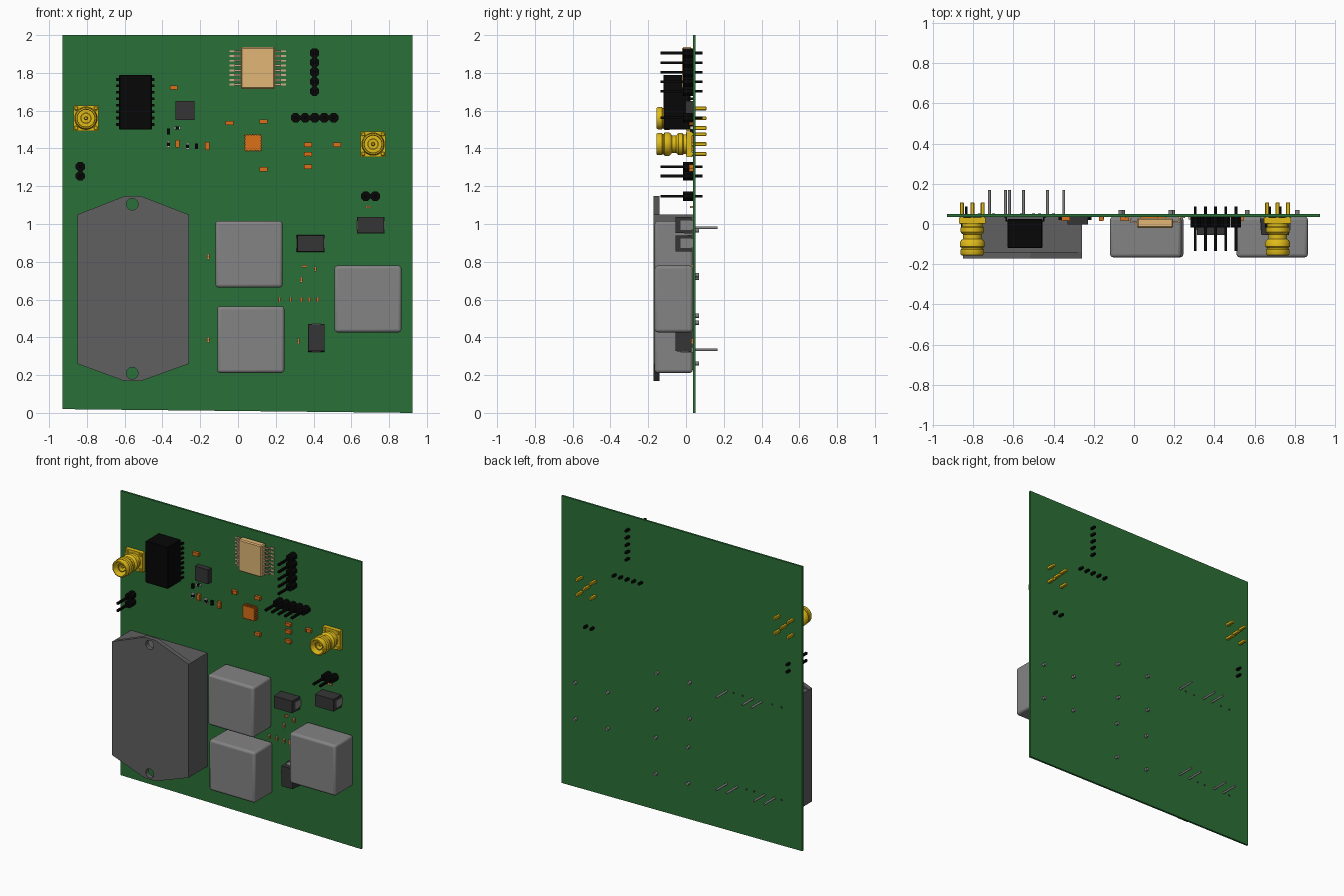
import bpy, bmesh, math
from mathutils import Matrix, Vector

if "Cube" in bpy.data.objects:
    bpy.data.objects.remove(bpy.data.objects["Cube"])


def mat(name, r, g, b):
    m = bpy.data.materials.new(name)
    m.diffuse_color = (r, g, b, 1)
    m.use_nodes = True
    m.node_tree.nodes["Principled BSDF"].inputs["Base Color"].default_value = m.diffuse_color
    return m


GREEN = mat("board_green", .023, .16, .038)
GOLD = mat("gold", .75, .5, .01)
ORANGE = mat("orange", .7, .16, .01)
TAN = mat("tan", .75, .47, .18)
PALE = mat("pale_tan", .62, .42, .25)
GREY = mat("case_grey", .115, .115, .115)
LIGHT = mat("light_grey", .23, .23, .23)
DARK = mat("dark_grey", .035, .035, .035)
BLACK = mat("black", .002, .002, .002)
WHITE = mat("white", .75, .75, .75)
FACE, BACK = .036, .05          # front and back of the board


def finish(name, bm, m, bevel=0, segs=1):
    bmesh.ops.recalc_face_normals(bm, faces=bm.faces)
    me = bpy.data.meshes.new(name)
    bm.to_mesh(me)
    bm.free()
    me.materials.append(m)
    ob = bpy.data.objects.new(name, me)
    bpy.context.collection.objects.link(ob)
    if bevel:
        mod = ob.modifiers.new("bevel", "BEVEL")
        mod.width, mod.segments = bevel, segs
    return ob


def smooth(ob):
    bpy.ops.object.select_all(action='DESELECT')
    ob.select_set(True)
    bpy.context.view_layer.objects.active = ob
    bpy.ops.object.shade_smooth_by_angle(angle=math.radians(35))


def boxes(name, items, m, bevel=0, segs=1):
    """One mesh of boxes, each (cx, cz, width, height, y0, y1)."""
    bm = bmesh.new()
    for cx, cz, w, h, y0, y1 in items:
        bmesh.ops.create_cube(bm, size=1, matrix=Matrix.Translation((cx, (y0 + y1) / 2, cz))
                              @ Matrix.Diagonal((w, y1 - y0, h, 1)))
    return finish(name, bm, m, bevel, segs)


def plate(name, pts, y0, y1, m):
    """Outline in x, z extruded along y."""
    bm = bmesh.new()
    f = bm.faces.new([bm.verts.new((x, y0, z)) for x, z in pts])
    r = bmesh.ops.extrude_face_region(bm, geom=[f])
    bmesh.ops.translate(bm, vec=(0, y1 - y0, 0), verts=[v for v in r["geom"] if isinstance(v, bmesh.types.BMVert)])
    return finish(name, bm, m)


def rods(name, items, m, segs=12):
    """One mesh of cylinders along y, each (x, z, radius, y0, y1)."""
    bm = bmesh.new()
    for x, z, r, y0, y1 in items:
        bmesh.ops.create_cone(bm, cap_ends=True, segments=segs, radius1=r, radius2=r, depth=y1 - y0,
                              matrix=Matrix.Translation((x, (y0 + y1) / 2, z)) @ Matrix.Rotation(math.pi / 2, 4, 'X'))
    return finish(name, bm, m)


def lathe(name, cx, cz, profile, m):
    """Spin an (r, y) profile about the y direction."""
    bm = bmesh.new()
    vs = [bm.verts.new((cx + r, y, cz)) for r, y in profile]
    es = [bm.edges.new(p) for p in zip(vs, vs[1:])]
    bmesh.ops.spin(bm, geom=vs + es, cent=(cx, 0, cz), axis=(0, 1, 0), angle=math.tau, steps=32)
    bmesh.ops.remove_doubles(bm, verts=bm.verts, dist=1e-5)
    smooth(finish(name, bm, m))


# circuit board, bottom edge slightly skewed
plate("circuit_board", [(-.93, .02), (.925, 0), (.925, 2), (-.93, 2)], FACE, BACK, GREEN)

# power module: body, drilled mounting flange and pins
boxes("module_body", [(-.555, .655, .59, .79, -.14, FACE)], GREY)
flange = plate("module_flange", [(-.85, .26), (-.6, .168), (-.515, .168), (-.26, .26),
                                 (-.26, 1.05), (-.515, 1.148), (-.6, 1.148), (-.85, 1.05)], -.172, -.14, GREY)
cutter = rods("hole_cutter", [(-.56, z, .031, -.25, -.1) for z in (.21, 1.105)], GREY, 32)
cutter.hide_render = True
mod = flange.modifiers.new("holes", "BOOLEAN")
mod.object, mod.solver = cutter, 'EXACT'
bpy.context.view_layer.objects.active = flange
bpy.ops.object.modifier_apply(modifier="holes")
bpy.data.objects.remove(cutter)
rods("module_pins", [(x, .98, .007, .03, .168) for x in (-.35, -.55, -.62)]
     + [(x, .335, .007, .03, .168) for x in (-.35, -.43, -.64, -.72)], LIGHT)
rods("module_pin_stubs", [(x, .98, .007, .03, .053) for x in (-.4, -.47, -.7, -.77)]
     + [(x, .335, .007, .03, .053) for x in (-.5, -.56, -.77)], DARK)

# three large inductors with four pins each
for i, (x, z) in enumerate([(.058, .84), (.068, .388), (.688, .603)]):
    smooth(boxes(f"inductor_{i}", [(x, z, .355, .353, -.166, FACE)], LIGHT, .016, 3))
    rods(f"inductor_pins_{i}", [(x + a * .125, z + b * .126, .011, .03, .07)
                                for a in (-1, 1) for b in (-1, 1)], LIGHT)

# diodes: tapered dark bodies with light end leads
for i, (x, z, w, h) in enumerate([(.385, .897, .148, .088), (.703, .994, .146, .088), (.415, .397, .088, .148)]):
    d = boxes(f"diode_{i}", [(x, z, w, h, -.055, .028)], DARK)
    for v in d.data.vertices:
        if v.co.y < 0:
            v.co.x, v.co.z = x + (v.co.x - x) * .95, z + (v.co.z - z) * .95
    leads = []
    for s in (-1, 1):
        if w > h:
            leads.append((x + s * (w / 2 - .012), z, .028, .05, -.03, FACE))
        else:
            leads.append((x, z + s * (h / 2 - .012), .05, .028, -.03, FACE))
    boxes(f"diode_leads_{i}", leads, LIGHT)


def side_leads(name, cx, half_in, half_out, zs, h, ytop, m):
    """Gull-wing leads on both sides of a package."""
    L = []
    for z in zs:
        for s in (-1, 1):
            mid = (half_in + half_out) / 2
            L.append((cx + s * (half_in + mid) / 2, z, mid - half_in + .006, h, ytop, ytop + .006))
            L.append((cx + s * mid, z, .008, h, ytop, FACE))
            L.append((cx + s * (mid + half_out) / 2, z, half_out - mid, h, FACE - .006, FACE))
    boxes(name, L, m)


# tall black converter
boxes("converter_body", [(-.543, 1.645, .174, .29, -.12, .025)], BLACK, .004)
side_leads("converter_leads", -.543, .085, .102, [1.527 + .034 * i for i in range(8)], .014, .012, BLACK)

# tan sixteen-lead chip
boxes("isolator_body", [(.105, 1.826, .18, .222, -.02, .03)], TAN, .007)
side_leads("isolator_leads", .105, .088, .15, [1.738 + .0252 * i for i in range(8)], .01, .006, PALE)

# flat leadless chips
boxes("controller_chip", [(-.28, 1.6, .1, .1, -.002, FACE)], DARK)
N = 6
pts = []
for k in range(4):              # castellated square outline
    for i in range(N):
        for t, d in ((0, .047), (.5, .047), (.5, .042), (1, .042)):
            u = -.043 + .086 * (i + t) / N
            c = Matrix.Rotation(k * math.pi / 2, 2) @ Vector((u, -d))
            pts.append((.08 + c.x, 1.43 + c.y))
plate("sensor_chip", pts, .002, FACE, ORANGE)

# coaxial connectors
for n, cx, cz in (("left", -.805, 1.56), ("right", .715, 1.423)):
    boxes(f"coax_base_{n}", [(cx, cz, .134, .134, .003, FACE - .004)], GOLD)
    lathe(f"coax_barrel_{n}", cx, cz, [
        (0, -.125), (.007, -.12), (.01, -.06), (.024, -.06), (.024, -.13), (.03, -.13), (.03, -.06),
        (.045, -.06), (.045, -.15), (.048, -.157), (.055, -.155), (.059, -.148), (.059, -.128),
        (.054, -.124), (.054, -.118), (.062, -.113), (.062, -.09), (.055, -.08), (.046, -.074),
        (.046, -.052), (.054, -.045), (.058, -.04), (.058, -.018), (.052, -.012), (.052, .01), (0, .01)], GOLD)
    boxes(f"coax_legs_{n}", [(cx + a * .052, cz + b * .052, .02, .02, .0, .108)
                             for a, b in ((-1, -1), (-1, 1), (1, -1), (1, 1), (0, 0))], GOLD, .003)


# pin headers: octagonal cells with square pins
def header(name, x, z, dx, dz, count):
    spots = [(x + i * dx, z + i * dz) for i in range(count)]
    bm = bmesh.new()
    for px, pz in spots:
        bmesh.ops.create_cone(bm, cap_ends=True, segments=8, radius1=.027, radius2=.027, depth=.053,
                              matrix=Matrix.Translation((px, .0095, pz)) @ Matrix.Rotation(math.pi / 2, 4, 'X')
                              @ Matrix.Rotation(math.pi / 8, 4, 'Z'))
    finish(name + "_body", bm, BLACK)
    boxes(name + "_pins", [(px, pz, .014, .014, -.135, .088) for px, pz in spots], BLACK)


header("header_top", .405, 1.703, 0, .0505, 5)
header("header_middle", .305, 1.562, .0505, 0, 5)
header("header_left", -.835, 1.254, 0, .05, 2)
header("header_right", .676, 1.147, .05, 0, 2)


# small passive chips: bodies with end caps
def chips(name, spots, l, w, y0, body, cap, upright):
    B, C = [], []
    for x, z in spots:
        size = (w, l) if upright else (l, w)
        B.append((x, z, size[0] * .96, size[1] * .96, y0 + .001, FACE))
        for s in (-1, 1):
            o = s * l * .38
            C.append((x, z + o, w, l * .24, y0, FACE) if upright else (x + o, z, l * .24, w, y0, FACE))
    boxes(name + "_bodies", B, body)
    boxes(name + "_caps", C, cap)


chips("capacitor_flat", [(-.34, 1.722), (-.045, 1.535), (.135, 1.543), (.135, 1.29), (.37, 1.42), (.37, 1.37),
                         (.37, 1.303), (.525, 1.42)], .042, .023, .016, ORANGE, ORANGE, False)
chips("capacitor_upright", [(-.32, 1.425), (-.163, 1.414)], .042, .023, .016, ORANGE, ORANGE, True)
chips("resistor_upright", [(-.368, 1.423), (-.267, 1.412)], .034, .018, .022, BLACK, WHITE, True)
chips("resistor_flat", [(-.322, 1.508)], .034, .018, .022, BLACK, WHITE, False)
chips("ferrite", [(-.368, 1.49), (-.22, 1.412)], .03, .016, .02, BLACK, BLACK, True)
chips("snubber_upright", [(-.157, .827), (-.157, .387), (.32, .38), (.335, .705), (.41, .762)]
      + [(x, .6) for x in (.22, .278, .335, .378, .423)], .028, .013, .022, ORANGE, PALE, True)
chips("snubber_flat", [(.352, .776), (.69, 1.09)], .028, .013, .022, ORANGE, PALE, False)
